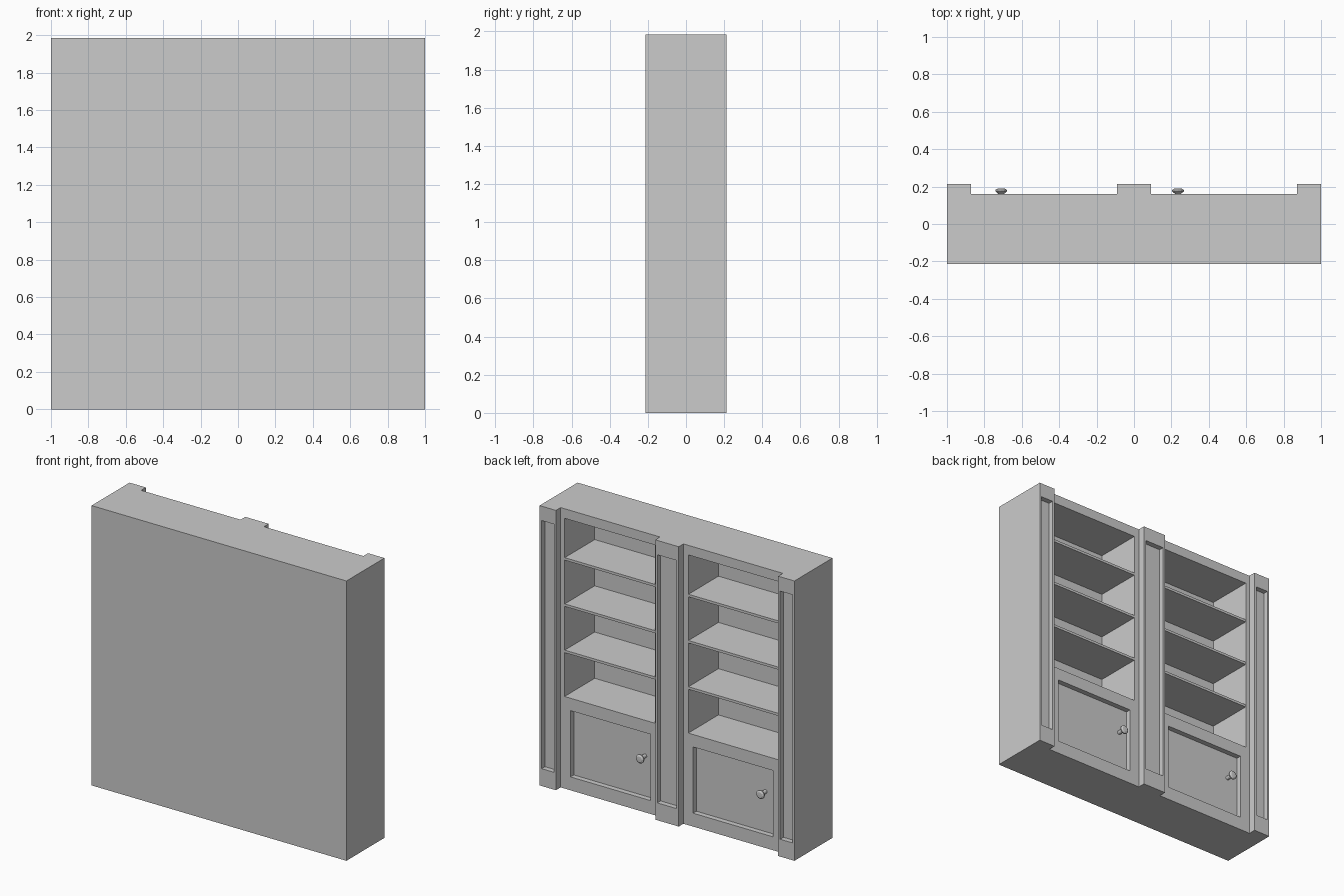
import bpy, bmesh, math
from mathutils import Matrix, Vector

cube = bpy.data.objects.get("Cube")
if cube:
    bpy.data.objects.remove(cube, do_unlink=True)

HEIGHT = 1.985
BACK, BAY, FACE = -0.213, 0.16, 0.213   # wall side, bay front, pilaster front
POST_IN, POST_OUT = 0.092, 0.872        # pilaster edges in x
RECESS = 0.037
OPEN_X = (0.13, 0.841)
INNER_Y = -0.178
SHELF_TOPS = (0.981, 1.309, 1.637)

grey = bpy.data.materials.new("plain grey")
grey.use_nodes = True
grey.diffuse_color = (0.6, 0.6, 0.6, 1)
grey.node_tree.nodes["Principled BSDF"].inputs["Base Color"].default_value = (0.6, 0.6, 0.6, 1)


def add_object(name, bm):
    bmesh.ops.recalc_face_normals(bm, faces=bm.faces)
    mesh = bpy.data.meshes.new(name)
    bm.to_mesh(mesh)
    bm.free()
    mesh.materials.append(grey)
    obj = bpy.data.objects.new(name, mesh)
    bpy.context.collection.objects.link(obj)
    return obj


def add_box(bm, xs, ys, zs):
    lo, hi = Vector((xs[0], ys[0], zs[0])), Vector((xs[1], ys[1], zs[1]))
    size = hi - lo
    matrix = Matrix.Translation((lo + hi) / 2) @ Matrix.Diagonal((*size, 1))
    bmesh.ops.create_cube(bm, size=1, matrix=matrix)


def mirrored(span, side):
    return sorted(side * v for v in span)


# Body: plan outline with three projecting pilasters, extruded upward
half = [(POST_IN, FACE), (POST_IN, BAY), (POST_OUT, BAY), (POST_OUT, FACE), (1, FACE), (1, BACK)]
outline = half + [(-x, y) for x, y in reversed(half)]
bm = bmesh.new()
base = bm.faces.new([bm.verts.new((x, y, 0)) for x, y in outline])
top = bmesh.ops.extrude_face_region(bm, geom=[base])["geom"]
bmesh.ops.translate(bm, vec=(0, 0, HEIGHT), verts=[v for v in top if isinstance(v, bmesh.types.BMVert)])
body = add_object("bookcase_body", bm)

# Recesses: pilaster panels, shelf openings and door panels
bm = bmesh.new()
post_z = (0.123, 1.883)
add_box(bm, (-0.076, 0.076), (FACE - RECESS, 0.3), post_z)
for side in (-1, 1):
    add_box(bm, mirrored((0.888, 0.984), side), (FACE - RECESS, 0.3), post_z)
    add_box(bm, mirrored(OPEN_X, side), (INNER_Y, 0.3), (0.653, 1.917))
    add_box(bm, mirrored((0.168, 0.794), side), (BAY - RECESS, 0.3), (0.095, 0.565))
cutter = add_object("recess_cutter", bm)
cutter.hide_render = True

cut = body.modifiers.new("recesses", "BOOLEAN")
cut.operation, cut.solver, cut.object = "DIFFERENCE", "EXACT", cutter
carved = bpy.data.meshes.new_from_object(body.evaluated_get(bpy.context.evaluated_depsgraph_get()))
body.modifiers.clear()
body.data = carved
bpy.data.objects.remove(cutter, do_unlink=True)

# Shelves, three per bay
for side, label in ((1, "left"), (-1, "right")):
    for i, z in enumerate(SHELF_TOPS, 1):
        bm = bmesh.new()
        add_box(bm, mirrored(OPEN_X, side), (INNER_Y, BAY - 0.002), (z - 0.018, z))
        add_object(f"{label}_shelf_{i}", bm)

# Door knobs, turned around the y axis
KNOB = [(0, 0.12), (0.014, 0.12), (0.014, 0.16), (0.031, 0.174), (0.031, 0.182), (0.02, 0.189), (0, 0.19)]
for x, label in ((0.235, "left"), (-0.71, "right")):
    bm = bmesh.new()
    verts = [bm.verts.new((r, y, 0)) for r, y in KNOB]
    edges = [bm.edges.new(pair) for pair in zip(verts, verts[1:])]
    bmesh.ops.spin(bm, geom=verts + edges, cent=(0, 0, 0), axis=(0, 1, 0),
                   angle=math.tau, steps=12)
    bmesh.ops.remove_doubles(bm, verts=bm.verts, dist=0.0005)
    knob = add_object(f"{label}_door_knob", bm)
    knob.location = (x, 0, 0.38)
